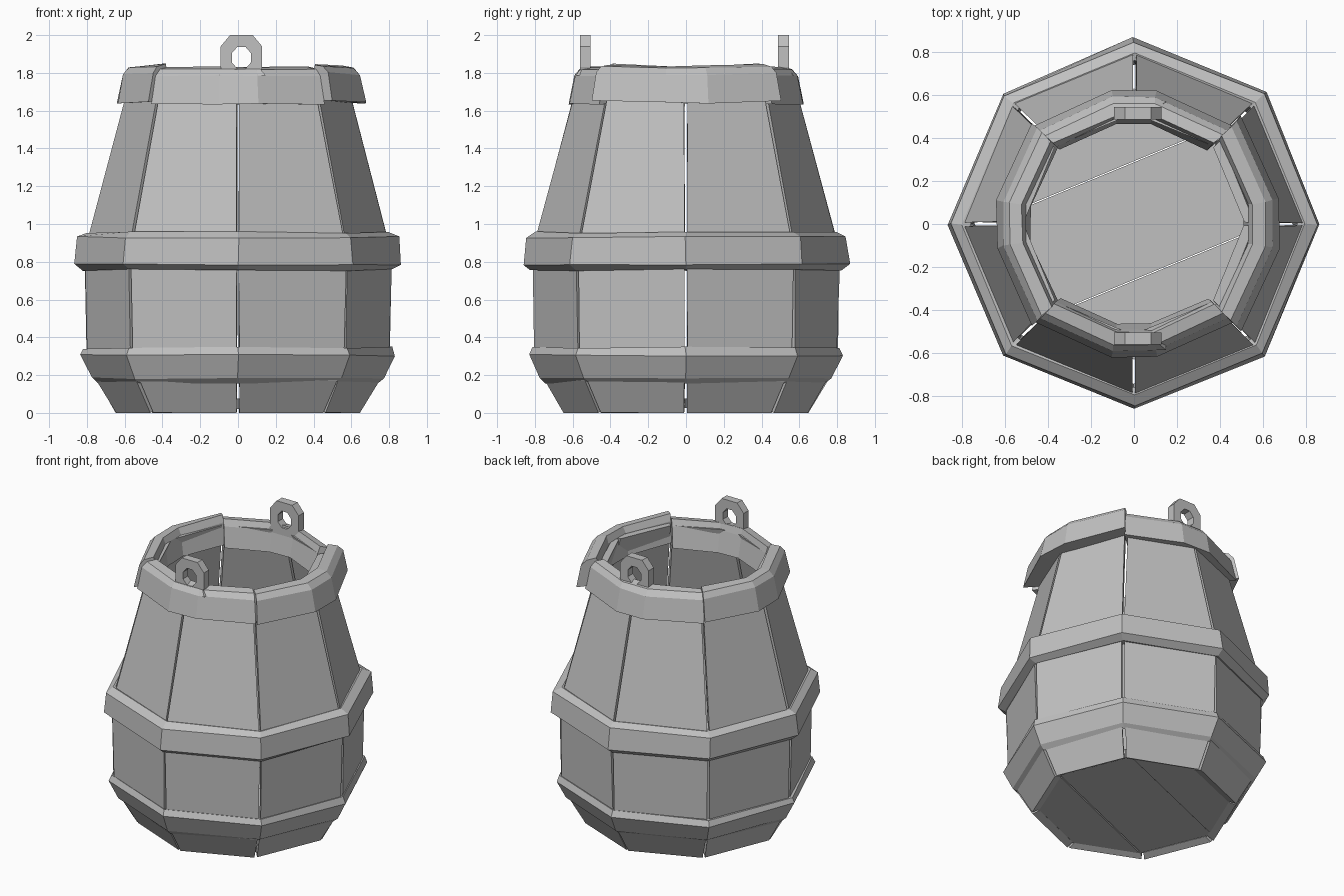
import bpy, bmesh, math, random
from mathutils import Vector, Matrix

random.seed(4)
if "Cube" in bpy.data.objects:
    bpy.data.objects.remove(bpy.data.objects["Cube"])

grey = bpy.data.materials.new("weathered grey")
grey.use_nodes = True
grey.diffuse_color = (0.53, 0.53, 0.53, 1)
grey.node_tree.nodes["Principled BSDF"].inputs["Base Color"].default_value = (0.53, 0.53, 0.53, 1)


def finish(name, bm, wobble=0.0):
    """Roughen the corners a little and turn the mesh into an object."""
    for v in bm.verts:
        v.co += Vector([random.uniform(-wobble, wobble) for _ in range(3)])
        v.co.z = max(v.co.z, 0)
    bmesh.ops.recalc_face_normals(bm, faces=bm.faces)
    mesh = bpy.data.meshes.new(name)
    bm.to_mesh(mesh)
    bm.free()
    mesh.materials.append(grey)
    obj = bpy.data.objects.new(name, mesh)
    bpy.context.collection.objects.link(obj)
    return obj


def loft(name, sections, closed, wobble=0.0):
    """Skin a run of equal cross-sections, as a ring or with capped ends."""
    bm = bmesh.new()
    rows = [[bm.verts.new(p) for p in s] for s in sections]
    pairs = list(zip(rows, rows[1:]))
    if closed:
        pairs.append((rows[-1], rows[0]))
    else:
        bm.faces.new(rows[0])
        bm.faces.new(rows[-1])
    n = len(rows[0])
    for a, b in pairs:
        for i in range(n):
            j = (i + 1) % n
            bm.faces.new((a[i], a[j], b[j], b[i]))
    return finish(name, bm, wobble)


def around(angle, r, z):
    return Vector((r * math.cos(angle), r * math.sin(angle), z))


STEP = math.pi / 4

# Eight bulging staves with narrow gaps between them
outer = [(0.65, 0.0), (0.75, 0.17), (0.805, 0.34), (0.815, 0.76), (0.79, 0.95), (0.605, 1.65), (0.565, 1.79)]
stave_profile = outer + [(r - 0.05, z + (0.02 if z == 0 else 0)) for r, z in reversed(outer)]
for k in range(8):
    a, b = k * STEP, (k + 1) * STEP
    along = (around(b, 1, 0) - around(a, 1, 0)).normalized()
    gap = along * random.uniform(0.006, 0.010)
    loft(f"stave_{k + 1}", [[around(a, r, z) + gap for r, z in stave_profile],
                            [around(b, r, z) - gap for r, z in stave_profile]], False, 0.003)

# Lower and middle hoops
hoops = {
    "lower_hoop": [(0.74, 0.16), (0.77, 0.185), (0.833, 0.305), (0.815, 0.345), (0.77, 0.335)],
    "middle_hoop": [(0.78, 0.76), (0.82, 0.757), (0.864, 0.785), (0.85, 0.93), (0.80, 0.955), (0.76, 0.95)],
}
for name, profile in hoops.items():
    loft(name, [[around(k * STEP, r, z) for r, z in profile] for k in range(8)], True, 0.006)

# Rim in four overlapping pieces, the side pieces wider with raised ends
rim_profile = [(0.62, 1.635), (0.59, 1.785), (0.56, 1.82), (0.505, 1.83), (0.49, 1.785), (0.465, 1.64)]
rim_path = [(0.74, 0.74, 1), (0.17, 1, 0.4), (-0.17, 1, 0.4), (-0.74, 0.74, 1)]
for name, turn, size, lift in (("back_rim", 0, 1, 0), ("right_rim", 1, 1.03, 0.016),
                               ("front_rim", 2, 1, 0), ("left_rim", 3, 1.09, 0.016)):
    rot = Matrix.Rotation(turn * math.pi / 2, 3, "Z")
    loft(name, [[rot @ Vector((x * r * size, y * r * size, z + lift * up)) for r, z in rim_profile]
                for x, y, up in rim_path], False, 0.004)

# Handle lugs: a pierced plate on a small sloping foot, front and back
LUG_X, LUG_Z = 0.018, 1.88
lug_outline = [(0.11, 0.06), (0.06, 0.12), (-0.06, 0.12), (-0.11, 0.06),
               (-0.11, -0.05), (-0.09, -0.11), (0.09, -0.11), (0.11, -0.05)]
for name, side, near, far in (("front", -1, 0.505, 0.56), ("back", 1, 0.487, 0.545)):
    sections = []
    for i, (x, z) in enumerate(lug_outline):
        t = (i + 0.5) * STEP
        hole = (LUG_X + 0.055 * math.cos(t), LUG_Z + 0.063 * math.sin(t))
        edge = (LUG_X + x, LUG_Z + z)
        sections.append([(px, side * y, pz) for (px, pz), y in
                         ((hole, near), (edge, near), (edge, far), (hole, far))])
    loft(name + "_lug", sections, True)
    foot = [[(LUG_X + x, side * y, z) for x, y in ((-w, near), (-w, far + d), (w, far + d), (w, near))]
            for w, d, z in ((0.13, 0.025, 1.785), (0.10, 0.0, 1.82))]
    loft(name + "_lug_foot", foot, False)

# Floor of three diagonal boards cut from an octagon
normal = Vector((-math.sin(STEP / 2), math.cos(STEP / 2), 0))
for i, (low, high) in enumerate(((-1, -0.244), (-0.239, 0.265), (0.270, 1))):
    bm = bmesh.new()
    bmesh.ops.create_cone(bm, cap_ends=True, segments=8, radius1=0.61, radius2=0.63, depth=0.05,
                          matrix=Matrix.Translation((0, 0, 0.045 + 0.006 * (i % 2))))
    # Put the octagon corners in line with the stave gaps
    first = max(bm.verts, key=lambda v: v.co.x).co
    bmesh.ops.rotate(bm, verts=bm.verts, matrix=Matrix.Rotation(-math.atan2(first.y, first.x), 3, "Z"))
    for offset, direction in ((low, -normal), (high, normal)):
        geom = bm.verts[:] + bm.edges[:] + bm.faces[:]
        cut = bmesh.ops.bisect_plane(bm, geom=geom, plane_co=normal * offset, plane_no=direction, clear_outer=True)
        edges = [e for e in cut["geom_cut"] if isinstance(e, bmesh.types.BMEdge)]
        if edges:
            bmesh.ops.edgeloop_fill(bm, edges=edges)
    finish(f"floor_board_{i + 1}", bm)
